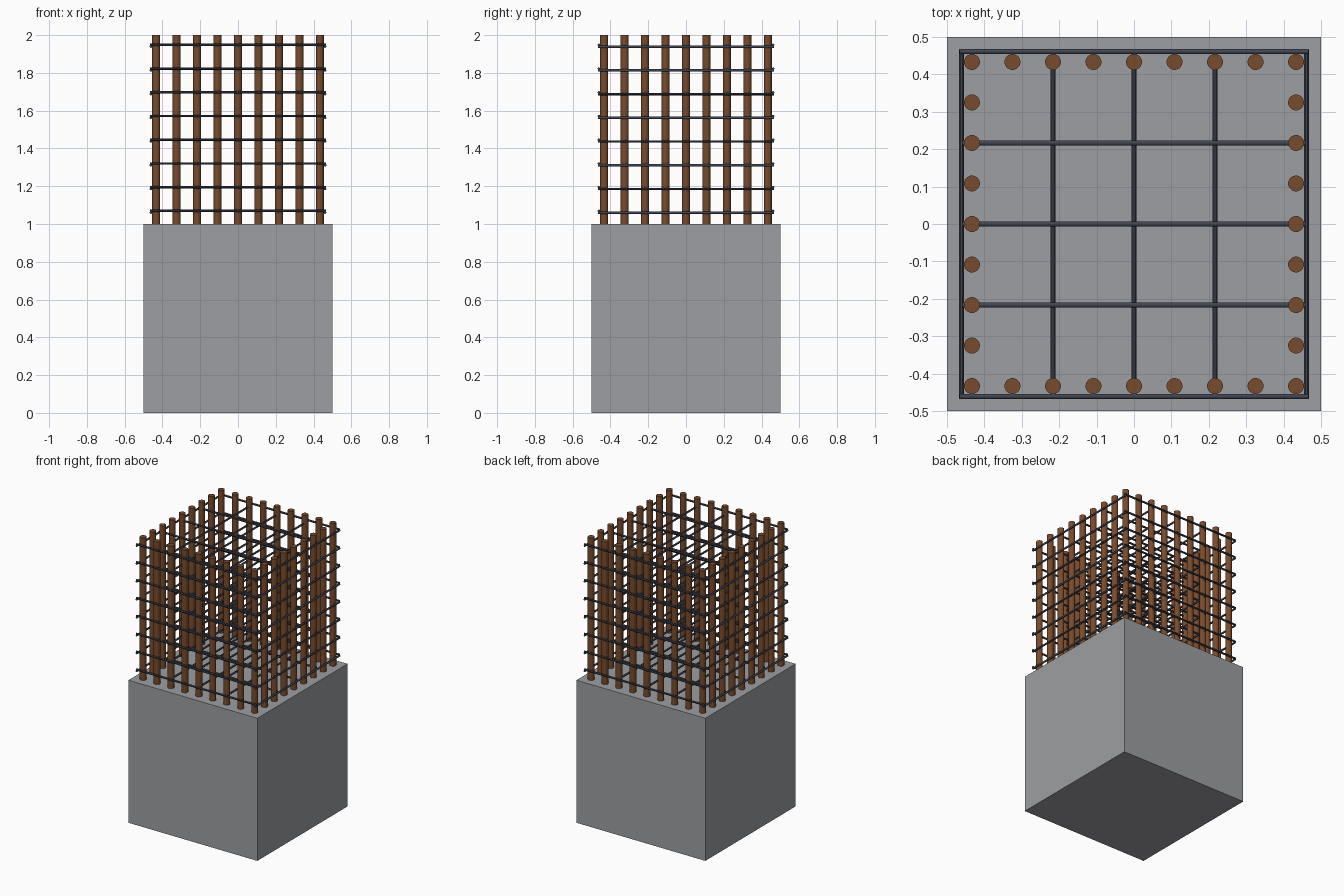
import bpy
import bmesh
from math import pi
from mathutils import Matrix, Vector

if "Cube" in bpy.data.objects:
    bpy.data.objects.remove(bpy.data.objects["Cube"], do_unlink=True)


def make_material(name, rgb):
    mat = bpy.data.materials.new(name)
    mat.use_nodes = True
    color = (*rgb, 1)
    mat.diffuse_color = color
    mat.node_tree.nodes["Principled BSDF"].inputs["Base Color"].default_value = color
    return mat


concrete = make_material("concrete grey", (0.34, 0.345, 0.36))
rust = make_material("rusty brown", (0.19, 0.07, 0.026))
steel = make_material("dark steel", (0.053, 0.06, 0.085))


def add_rod(bm, start, end, radius, sides):
    """Closed cylinder between two points."""
    a, b = Vector(start), Vector(end)
    turn = (b - a).to_track_quat("Z", "Y").to_matrix().to_4x4()
    place = Matrix.Translation((a + b) / 2) @ turn @ Matrix.Rotation(pi / sides, 4, "Z")
    bmesh.ops.create_cone(bm, cap_ends=True, segments=sides, radius1=radius,
                          radius2=radius, depth=(b - a).length, matrix=place)


def finish(name, bm, mat, smooth=True):
    mesh = bpy.data.meshes.new(name)
    bm.to_mesh(mesh)
    bm.free()
    mesh.materials.append(mat)
    obj = bpy.data.objects.new(name, mesh)
    bpy.context.collection.objects.link(obj)
    if smooth:
        bpy.ops.object.select_all(action="DESELECT")
        obj.select_set(True)
        bpy.context.view_layer.objects.active = obj
        bpy.ops.object.shade_smooth_by_angle(angle=pi / 4)
    return obj


# Concrete block
bm = bmesh.new()
bmesh.ops.create_cube(bm, size=1, matrix=Matrix.Translation((0, 0, 0.5)))
finish("concrete_block", bm, concrete, smooth=False)

# Vertical bars around the perimeter, embedded in the block
PITCH, BAR_RADIUS = 0.1083, 0.0213
bm = bmesh.new()
for i in range(-4, 5):
    for j in range(-4, 5):
        if max(abs(i), abs(j)) == 4:
            x, y = i * PITCH, j * PITCH
            add_rod(bm, (x, y, 0.02), (x, y, 2), BAR_RADIUS, 16)
finish("vertical_bars", bm, rust)

# Stacked tie layers: outer ties plus inner cross ties in both directions
EDGE, TIE_RADIUS, LAYERS, STEP = 0.461, 0.0068, 8, 0.1255
offsets = [-EDGE, -2 * PITCH, 0, 2 * PITCH, EDGE]
across, along = bmesh.new(), bmesh.new()
for layer in range(LAYERS):
    z_along = 1.06 + layer * STEP
    z_across = z_along + 0.0095
    for p in offsets:
        reach = 0.466 if abs(p) == EDGE else 0.458
        add_rod(across, (-reach, p, z_across), (reach, p, z_across), TIE_RADIUS, 8)
        add_rod(along, (p, -reach, z_along), (p, reach, z_along), TIE_RADIUS, 8)
finish("crosswise_ties", across, steel)
finish("lengthwise_ties", along, steel)
